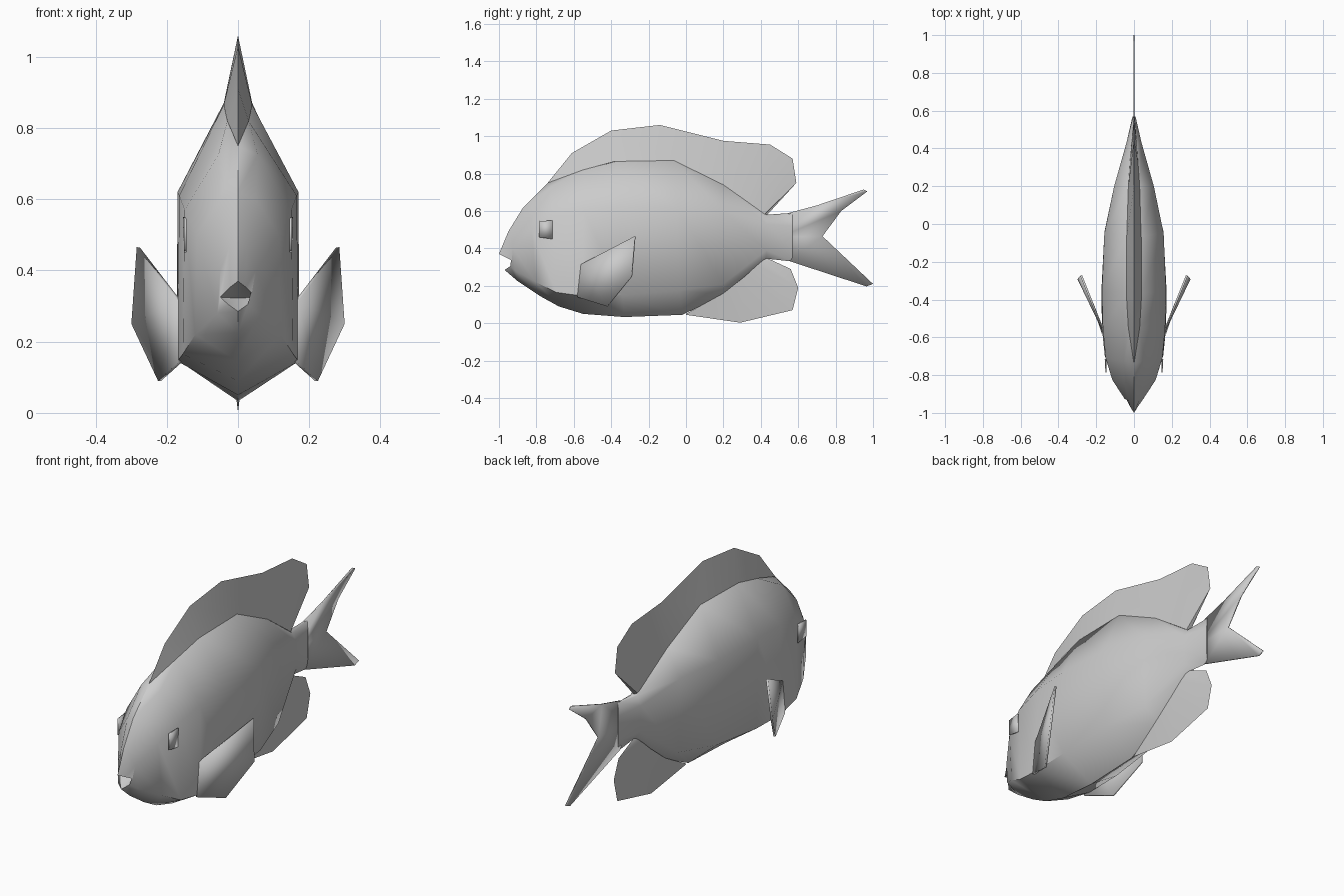
import bpy, bmesh, math

if "Cube" in bpy.data.objects:
    bpy.data.objects.remove(bpy.data.objects["Cube"])

grey = bpy.data.materials.new("pale_grey")
grey.diffuse_color = (0.6, 0.6, 0.6, 1)
grey.use_nodes = True
grey.node_tree.nodes["Principled BSDF"].inputs["Base Color"].default_value = grey.diffuse_color


def make(name, verts, faces, angle=30):
    """Mesh object with consistent normals and angle-limited smoothing."""
    me = bpy.data.meshes.new(name)
    me.from_pydata(verts, [], faces)
    bm = bmesh.new()
    bm.from_mesh(me)
    bmesh.ops.remove_doubles(bm, verts=bm.verts, dist=0.0005)
    bmesh.ops.recalc_face_normals(bm, faces=bm.faces)
    bm.to_mesh(me)
    bm.free()
    ob = bpy.data.objects.new(name, me)
    bpy.context.collection.objects.link(ob)
    me.materials.append(grey)
    bpy.ops.object.select_all(action='DESELECT')
    ob.select_set(True)
    bpy.context.view_layer.objects.active = ob
    bpy.ops.object.shade_smooth_by_angle(angle=math.radians(angle))
    return ob


def plate(name, verts, faces, thick):
    """Thin fin thickened evenly about its surface."""
    ob = make(name, verts, faces)
    mod = ob.modifiers.new("thickness", 'SOLIDIFY')
    mod.thickness = thick
    mod.offset = 0
    return ob


def wedge_fin(name, pairs):
    """Fin with a sharp rim (y, z) and a wider root (y, z, half width)."""
    verts, faces = [], []
    for (ry, rz), (by, bz, bx) in pairs:
        verts += [(-bx, by, bz), (0, ry, rz), (bx, by, bz)]
    for i in range(len(pairs) - 1):
        a, b = i * 3, i * 3 + 3
        faces += [(a, a + 1, b + 1, b), (a + 1, a + 2, b + 2, b + 1)]
    return make(name, verts, faces)


# Body sections: top y, bottom y, top z, shoulder x z, upper side x z,
# lower side x z, bottom z
sections = [
    (-.95, -.90, .49, .025, .465, .05, .40, .058, .28, .225),
    (-.87, -.78, .62, .05, .60, .115, .50, .12, .22, .145),
    (-.74, -.68, .75, .055, .725, .15, .57, .155, .165, .09),
    (-.55, -.55, .825, .03, .82, .165, .61, .17, .145, .05),
    (-.38, -.33, .87, .04, .865, .17, .62, .172, .15, .033),
    (-.08, -.02, .875, .04, .87, .157, .615, .155, .175, .045),
    (.20, .20, .745, .03, .74, .105, .60, .095, .21, .15),
    (.43, .43, .58, .015, .575, .04, .53, .036, .39, .345),
    (.57, .57, .59, .004, .585, .008, .52, .008, .39, .33),
]
halves = [[(0, -1, .37), (.022, -.965, .353), (.05, -.91, .325),
           (.028, -.94, .305), (0, -.97, .285)]]      # lips
for yt, yb, zt, xs, zs, xu, zu, xl, zl, zb in sections:
    pts = [(0, zt), (xs, zs), (xu, zu), (xl, zl), (0, zb)]
    halves.append([(x, yt + (yb - yt) * k / 4, z) for k, (x, z) in enumerate(pts)])
verts, faces = [], []
for h in halves:
    verts += h + [(-x, y, z) for x, y, z in reversed(h[1:4])]
for r in range(len(halves) - 1):
    for k in range(8):
        a, b = r * 8 + k, r * 8 + (k + 1) % 8
        faces.append((a, b, b + 8, a + 8))
faces.append(tuple(range(len(verts) - 8, len(verts))))
# Mouth hollow running back from the lips
verts.append((0, -.87, .322))
faces += [(k, (k + 1) % 8, len(verts) - 1) for k in range(8)]
make("body", verts, faces, 58)

# Dorsal and anal fins
wedge_fin("dorsal_fin", [
    ((-.74, .75), (-.74, .75, 0)), ((-.61, .91), (-.55, .82, .03)),
    ((-.40, 1.03), (-.38, .865, .04)), ((-.14, 1.06), (-.08, .87, .04)),
    ((.20, .975), (.20, .74, .03)), ((.45, .955), (.33, .648, .021)),
    ((.57, .88), (.40, .598, .016)), ((.59, .75), (.42, .583, .012)),
    ((.42, .58), (.43, .575, 0))])
wedge_fin("anal_fin", [
    ((0, .045), (0, .05, 0)), ((.29, .003), (.2, .16, .02)),
    ((.57, .07), (.32, .255, .018)), ((.60, .19), (.38, .31, .014)),
    ((.56, .29), (.41, .335, .01)), ((.43, .35), (.43, .35, 0))])

# Forked tail, split along its middle
tail = [(.55, .59), (.70, .63), (.95, .715), (.97, .705), (.83, .60), (.73, .465),
        (1.0, .21), (.965, .197), (.55, .333), (.50, .46)]
plate("tail_fin", [(0, y, z) for y, z in tail],
      [(0, 1, 4, 5, 9), (1, 2, 3, 4), (9, 5, 8), (5, 6, 7, 8)], .006)

# Paired side fins and eye plates
side_fin = [(.165, -.56, .315), (.28, -.272, .465), (.295, -.29, .25),
            (.22, -.42, .09), (.165, -.58, .14)]
eye = [(.148, -.785, .46), (.148, -.715, .45), (.152, -.715, .55), (.148, -.785, .545)]
for side, s in (("right", 1), ("left", -1)):
    plate(side + "_side_fin", [(s * x, y, z) for x, y, z in side_fin],
          [(0, 1, 2), (0, 2, 3), (0, 3, 4)], .01)
    plate(side + "_eye", [(s * x, y, z) for x, y, z in eye], [(0, 1, 2, 3)], .006)
